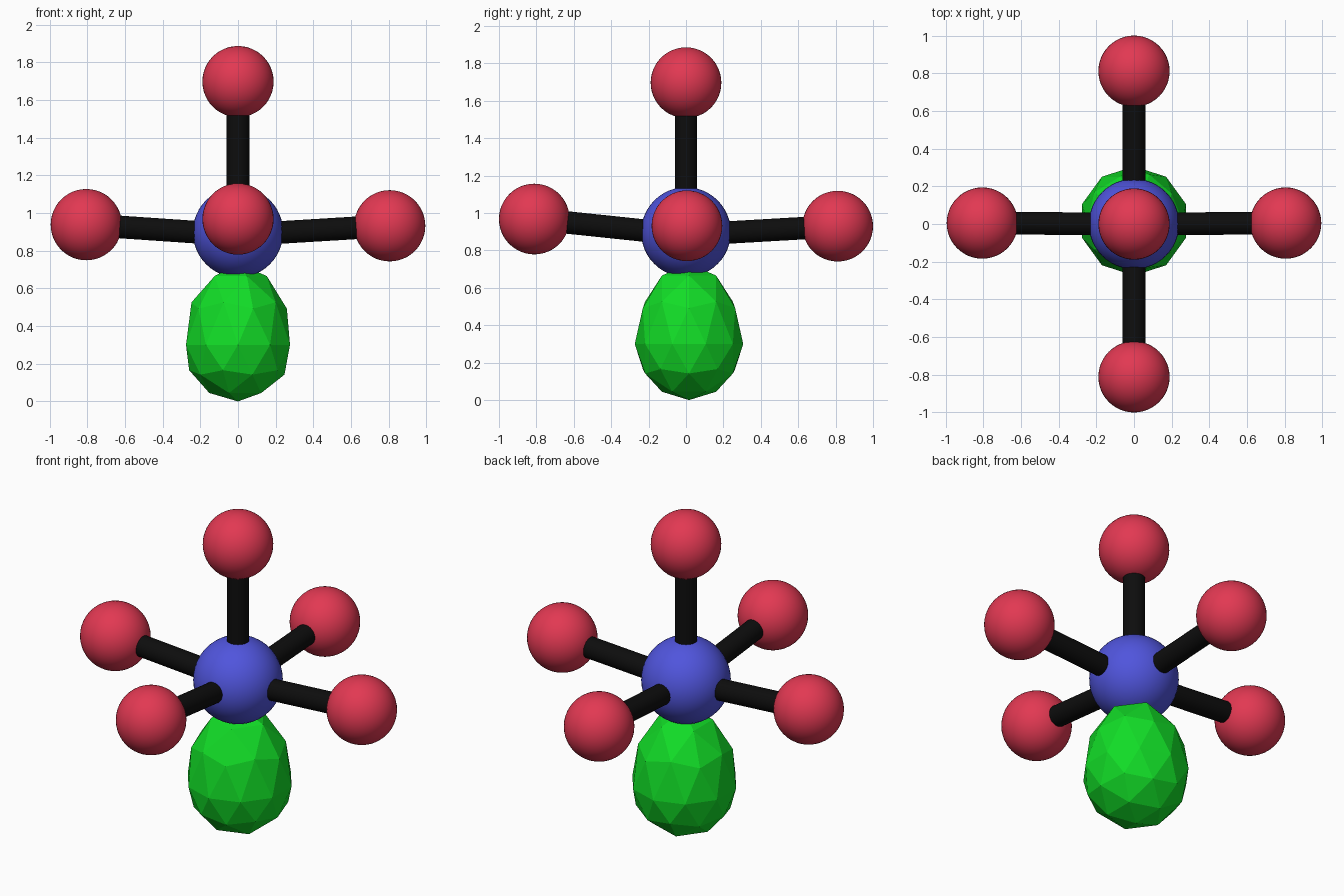
import bpy
from mathutils import Vector

if "Cube" in bpy.data.objects:
    bpy.data.objects.remove(bpy.data.objects["Cube"])


def material(name, rgb):
    m = bpy.data.materials.new(name)
    m.diffuse_color = (*rgb, 1)
    m.use_nodes = True
    m.node_tree.nodes["Principled BSDF"].inputs["Base Color"].default_value = m.diffuse_color
    return m


RED = material("red", (0.76, 0.04, 0.085))
BLUE = material("blue", (0.08, 0.09, 0.72))
GREEN = material("green", (0.006, 0.72, 0.02))
BLACK = material("black", (0.004, 0.004, 0.004))


def finish(name, mat, smooth=True):
    ob = bpy.context.object
    ob.name = name
    ob.data.materials.append(mat)
    if smooth:
        bpy.ops.object.shade_smooth_by_angle()
    return ob


def ball(name, centre, radius, mat):
    bpy.ops.mesh.primitive_uv_sphere_add(segments=48, ring_count=24, radius=radius, location=centre)
    return finish(name, mat)


def rod(name, start, end, radius=0.06):
    a, b = Vector(start), Vector(end)
    d = b - a
    bpy.ops.mesh.primitive_cylinder_add(vertices=32, radius=radius, depth=d.length, location=(a + b) / 2)
    ob = finish(name, BLACK)
    ob.rotation_euler = d.to_track_quat('Z', 'Y').to_euler()
    return ob


# Central atom
ball("central_atom", (0, 0, 0.898), 0.24, BLUE)

# Outer atoms, each joined to the centre by a bond
outer = {
    "left": (-0.805, 0.005, 0.938),
    "right": (0.805, 0.005, 0.932),
    "front": (0, -0.811, 0.968),
    "back": (0, 0.811, 0.93),
    "top": (0, 0, 1.697),
}
for side, pos in outer.items():
    ball(side + "_atom", pos, 0.189, RED)
    rod(side + "_bond", (0, 0, 0.883), Vector(pos) * 0.9 + Vector((0, 0, 0.0883)))

# Lone pair: faceted egg, stretched towards the central atom
bpy.ops.mesh.primitive_ico_sphere_add(subdivisions=2, radius=1, location=(0, 0.016, 0.3))
egg = finish("lone_pair_lobe", GREEN, smooth=False)
for v in egg.data.vertices:
    v.co.x *= 0.29
    v.co.y *= 0.29
    v.co.z *= 0.43 if v.co.z > 0.01 else 0.3
